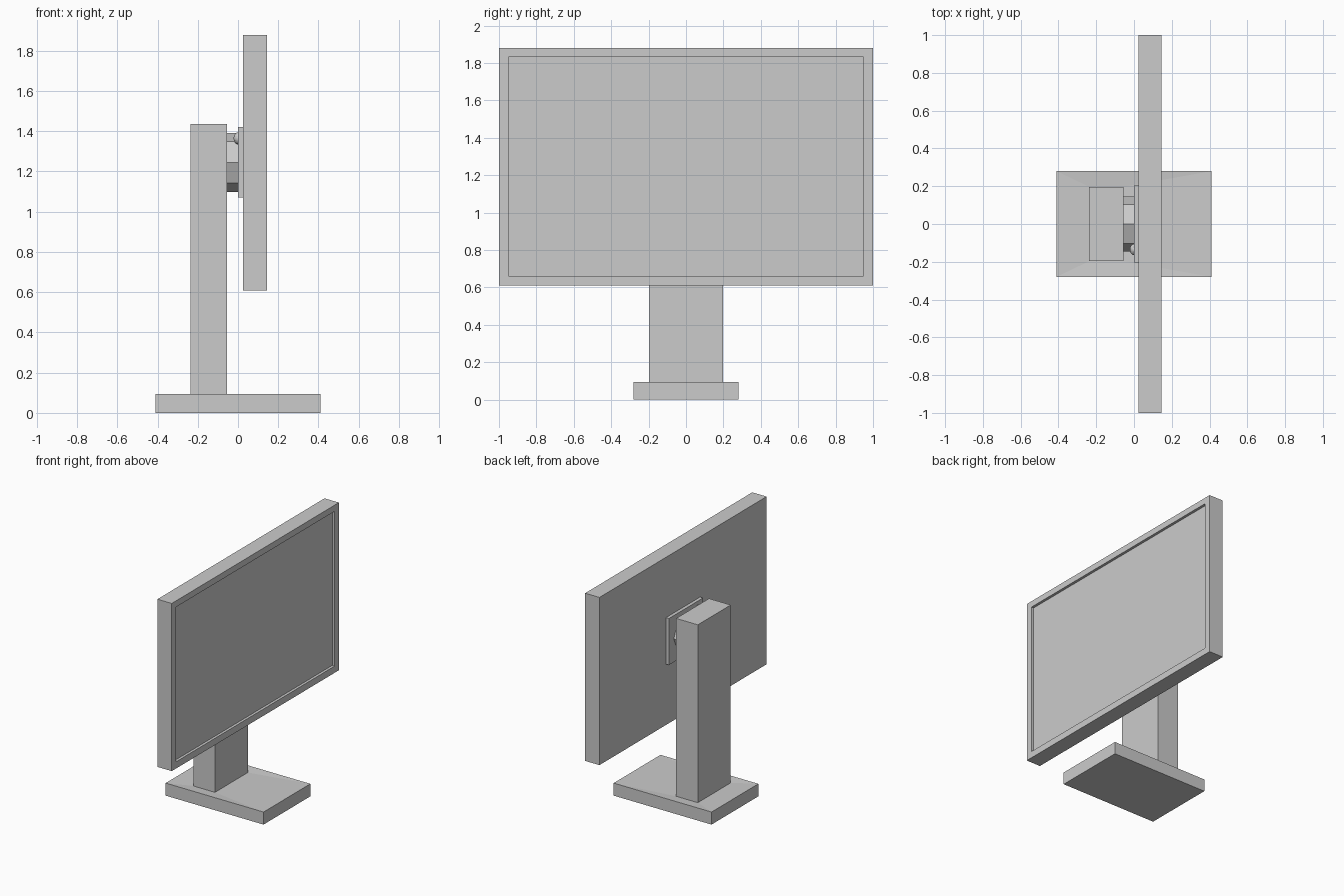
import bpy, bmesh
from math import pi
from mathutils import Matrix, Vector

if "Cube" in bpy.data.objects:
    bpy.data.objects.remove(bpy.data.objects["Cube"])


def finish(name, bm):
    bmesh.ops.recalc_face_normals(bm, faces=bm.faces)
    mesh = bpy.data.meshes.new(name)
    bm.to_mesh(mesh)
    bm.free()
    ob = bpy.data.objects.new(name, mesh)
    bpy.context.collection.objects.link(ob)
    return ob


def box(lo, hi):
    lo, hi = Vector(lo), Vector(hi)
    bm = bmesh.new()
    m = Matrix.Translation((lo + hi) / 2) @ Matrix.Diagonal((*(hi - lo), 1))
    bmesh.ops.create_cube(bm, size=1, matrix=m)
    return bm


def face_towards(bm, axis):
    bm.normal_update()
    return max(bm.faces, key=lambda f: f.normal.dot(Vector(axis)))


def inset(bm, face, place):
    """Inset a face, moving each inner corner with place(co)."""
    bmesh.ops.inset_region(bm, faces=[face], thickness=0.01)
    for v in face.verts:
        v.co = place(v.co)


# Stand: base slab whose top dips slightly to the foot of the column
bm = box((-0.41, -0.28, 0), (0.41, 0.28, 0.095))
top = face_towards(bm, (0, 0, 1))
inset(bm, top, lambda c: Vector((-0.055 if c.x > 0 else -0.237,
                                 0.197 if c.y > 0 else -0.197, 0.088)))
# Column pulled up from the base
new = bmesh.ops.extrude_discrete_faces(bm, faces=[top])["faces"][0]
for v in new.verts:
    v.co.z = 1.435
finish("stand", bm)

# Monitor with recessed display
bm = box((0.025, -1, 0.609), (0.145, 1, 1.879))
front = face_towards(bm, (1, 0, 0))
inset(bm, front, lambda c: Vector((0.145, 0.95 if c.y > 0 else -0.95,
                                   1.832 if c.z > 1.2 else 0.66)))
new = bmesh.ops.extrude_discrete_faces(bm, faces=[front])["faces"][0]
for v in new.verts:
    v.co.x -= 0.02
finish("monitor", bm)

# Mounting plate on the back of the monitor
finish("mounting_plate", box((0, -0.205, 1.07), (0.025, 0.205, 1.422)))

# Eight-sided joint between column and plate
bm = bmesh.new()
bmesh.ops.create_cone(bm, cap_ends=True, segments=8, radius1=0.146, radius2=0.146,
                      depth=0.06,
                      matrix=Matrix.Translation((-0.0275, 0, 1.245))
                      @ Matrix.Rotation(pi / 2, 4, 'Y'))
# Keep a corner pointing straight up
bm.verts.ensure_lookup_table()
if max(v.co.z for v in bm.verts) < 1.385:
    bmesh.ops.rotate(bm, verts=bm.verts, cent=(0, 0, 1.245),
                     matrix=Matrix.Rotation(pi / 8, 3, 'X'))
finish("swivel_joint", bm)

# Small domed screw on the plate
bm = bmesh.new()
bmesh.ops.create_uvsphere(bm, u_segments=16, v_segments=8, radius=1,
                          matrix=Matrix.Translation((0, -0.135, 1.365))
                          @ Matrix.Diagonal((0.022, 0.03, 0.03, 1))
                          @ Matrix.Rotation(pi / 2, 4, 'Y'))
bmesh.ops.bisect_plane(bm, geom=bm.verts[:] + bm.edges[:] + bm.faces[:],
                       plane_co=(0.002, 0, 0), plane_no=(1, 0, 0), clear_outer=True)
finish("plate_screw", bm)
